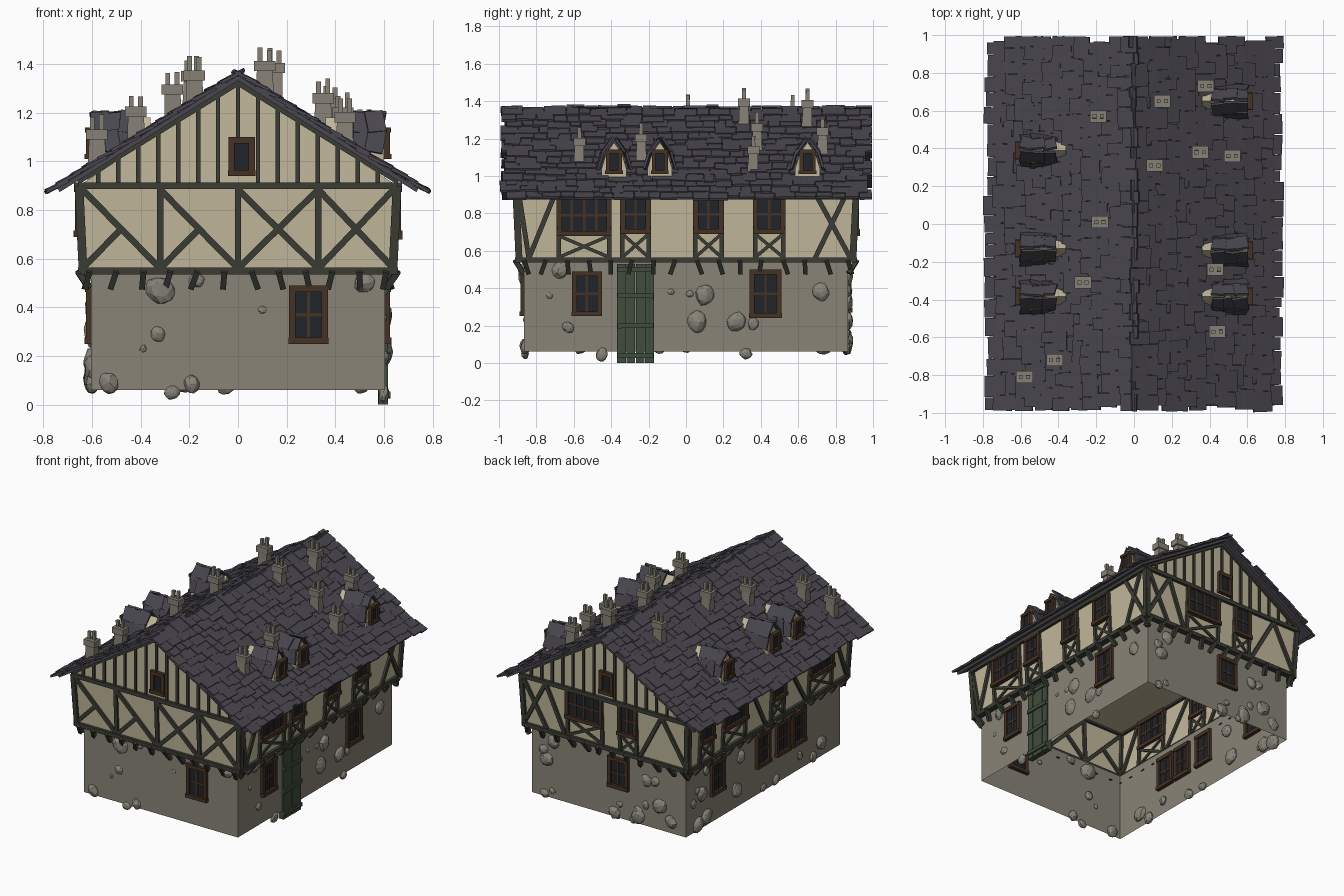
import bpy, bmesh, math, random
from mathutils import Vector as V, Matrix as M

if "Cube" in bpy.data.objects:
    bpy.data.objects.remove(bpy.data.objects["Cube"])

random.seed(4)
R = random.uniform
COL = dict(stone=(.25, .23, .185), plaster=(.54, .48, .33), timber=(.045, .045, .036),
           frame=(.06, .032, .018), glass=(.014, .017, .022), door=(.05, .075, .045),
           slate=(.068, .063, .078), boulder=(.24, .23, .19), chimney=(.24, .22, .18))
MATS = {}
for k, c in COL.items():
    MATS[k] = bpy.data.materials.new(k)
    MATS[k].diffuse_color = (*c, 1)


def finish(name, bm, mat, fix=True):
    if fix:
        bmesh.ops.recalc_face_normals(bm, faces=bm.faces)
    me = bpy.data.meshes.new(name)
    bm.to_mesh(me)
    bm.free()
    me.materials.append(MATS[mat])
    bpy.context.collection.objects.link(bpy.data.objects.new(name, me))


def box(bm, c, ax, ay, az):
    """Box at c; ax, ay, az are its full edge vectors."""
    m = M((ax, ay, az)).transposed().to_4x4()
    m.translation = c
    return bmesh.ops.create_cube(bm, size=1, matrix=m)['verts']


def bar(bm, p, q, w, d, n):
    ax = q - p
    ay = n.cross(ax).normalized()
    box(bm, (p + q) / 2, ax, ay * w, ax.cross(ay).normalized() * d)


def prism(bm, a, b):
    """Closed loft between two equal rings of points."""
    A, B = [bm.verts.new(p) for p in a], [bm.verts.new(p) for p in b]
    bm.faces.new(A)
    bm.faces.new(B[::-1])
    for i in range(len(A)):
        j = (i + 1) % len(A)
        bm.faces.new((A[i], B[i], B[j], A[j]))


# Wall planes: u runs along the wall, z up, out is the distance off the wall
NORM = dict(front=V((0, -1, 0)), back=V((0, 1, 0)), right=V((1, 0, 0)), left=V((-1, 0, 0)))


def half(z):
    if z < .535:
        return .605, .865
    t = min(1, (z - .535) / .365)
    return .637 + .018 * t, .893 + .017 * t


def P(side, u, z, out=0, D=None):
    n = NORM[side]
    hx, hy = half(z)
    d = (D if D is not None else (hx if n.x else hy)) + out
    return n * d + (V((0, u, z)) if n.x else V((u, 0, z)))


SLOPE, RIDGE = .625, 1.343


def roofz(x):
    return RIDGE - SLOPE * abs(x)


# Open wall shells
def shell(name, rings, mat):
    bm = bmesh.new()
    L = [[bm.verts.new((sx * hx, sy * hy, z)) for sx, sy in ((-1, -1), (1, -1), (1, 1), (-1, 1))]
         for hx, hy, z in rings]
    for a, b in zip(L, L[1:]):
        for i in range(4):
            j = (i + 1) % 4
            bm.faces.new((a[i], a[j], b[j], b[i]))
    finish(name, bm, mat, False)


shell('ground_floor_walls', [(.605, .865, .06), (.605, .865, .545)], 'stone')
shell('upper_floor_walls', [(.605, .865, .545), (.637, .893, .545), (.655, .91, .9)], 'plaster')
bm = bmesh.new()
tri = [(-.655, .9), (.655, .9), (0, 1.33)]
prism(bm, [(x, -.91, z) for x, z in tri], [(x, .91, z) for x, z in tri])
finish('gable_and_attic', bm, 'plaster')

# Windows: (side, centre u, width, z0, z1, columns, rows)
WIN = [('front', .29, .16, .25, .49, 2, 2), ('front', .015, .11, .94, 1.1, 1, 1),
       ('back', -.08, .16, .27, .49, 2, 2), ('back', -.02, .11, .94, 1.1, 1, 1),
       ('back', .16, .29, .69, .91, 4, 2), ('back', -.18, .15, .68, .91, 2, 2),
       ('right', -.53, .16, .25, .49, 2, 2), ('right', .425, .17, .24, .5, 2, 2),
       ('right', -.545, .29, .68, .9, 4, 2), ('right', -.27, .16, .69, .9, 2, 2),
       ('right', .12, .16, .69, .9, 2, 2), ('right', .445, .17, .69, .9, 2, 2)]
WIN += [('left', u, .155, .25, .49, 2, 2) for u in (.52, .01, -.21, -.385)]
WIN += [('left', u, w, .69, .9, c, 2) for u, w, c in
        ((.7, .16, 2), (.385, .27, 4), (-.1, .16, 2), (-.58, .27, 4))]
DORMERS = [('right', y) for y in (.65, -.14, -.385)] + [('left', y) for y in (.39, -.13, -.385)]

fr, gl = bmesh.new(), bmesh.new()


def window(side, u, w, z0, z1, cols, rows, D=None, t=.026):
    n = NORM[side]
    D = D if D is not None else P(side, 0, (z0 + z1) / 2).dot(n)
    def b(u0, v0, u1, v1, wd, dp):
        bar(fr, P(side, u0, v0, 0, D), P(side, u1, v1, 0, D), wd, dp, n)
    a, c = u - w / 2 + t / 2, u + w / 2 - t / 2
    b(a, z0, a, z1, t, .04)
    b(c, z0, c, z1, t, .04)
    b(a - .015, z0 + t / 2, c + .015, z0 + t / 2, t, .052)
    b(a - .012, z1 - t / 2, c + .012, z1 - t / 2, t, .048)
    for i in range(1, cols):
        x = a + (c - a) * i / cols
        b(x, z0, x, z1, .013, .028)
    for i in range(1, rows):
        z = z0 + (z1 - z0) * i / rows
        b(a, z, c, z, .013, .026)
    bar(gl, P(side, u, z0 + .01, 0, D), P(side, u, z1 - .01, 0, D), w - .02, .016, n)


for w in WIN:
    window(*w)
for s, y in DORMERS:
    window(s, y, .085, 1.01, 1.14, 1, 1, .605, .02)
finish('window_frames', fr, 'frame')
finish('window_panes', gl, 'glass')

# Timber framing
tb = bmesh.new()


def beam(side, u0, z0, u1, z1, w=.026, d=.03):
    bar(tb, P(side, u0, z0), P(side, u1, z1), w, d, NORM[side])


for s in NORM:
    e = .65 if s in ('front', 'back') else .905
    beam(s, -e, .55, e, .55, .028, .04)
    beam(s, -e - .005, .9, e + .005, .9, .028, .04)
    for k in (-1, 1):
        beam(s, k * (e - .015), .545, k * (e + .002), .9, .032, .034)
    n = round(e * 2 / .12)
    for i in range(n + 1):   # jetty brackets
        u = (i / n * 2 - 1) * (e - .04)
        bar(tb, P(s, u, .55, .02), P(s, u + R(-.03, .03), .48, .005), .024, .026, NORM[s])
for s in ('front', 'back'):
    for i in range(-7, 8):   # gable studs and rafters
        u = i * .082
        if i or s == 'x':
            beam(s, u, .9, u, roofz(u) - .01, .018, .022)
    beam(s, 0, 1.1, 0, 1.33, .018, .022)
    for k in (-1, 1):
        beam(s, 0, 1.325, k * .66, .918, .026, .03)
for u in (-.32, 0, .33):
    beam('front', u, .55, u, .9)
for a, b in ((-.64, -.32), (-.32, 0), (0, .33), (.33, .64)):
    beam('front', a, .885, b, .56)
    k = .5 if a < 0 else 1
    beam('front', a, .56, a + (b - a) * k, .56 + .325 * k)
for a, b in ((.64, .46), (.32, .46), (-.64, -.45), (-.27, -.45)):
    beam('back', a, .56, b, .89)
beam('back', .46, .56, .64, .89)
for s, u, w, z0, z1, c, r in WIN:   # posts and cross braces under upper windows
    if .6 < z0 < .8:
        a, b = u - w / 2 + .01, u + w / 2 - .01
        for x in (a, b):
            beam(s, x, .55, x, .9, .024)
        beam(s, a, .565, b, z0, .018, .02)
        beam(s, b, .565, a, z0, .018, .022)
for s, pts in (('right', ((.69, .56, .85, .89), (.88, .56, .7, .89), (-.84, .56, -.71, .88),
                          (-.89, .88, -.84, .56))),
               ('left', ((-.88, .56, -.73, .89), (-.42, .56, -.2, .89), (.03, .56, .22, .89)))):
    for p in pts:
        beam(s, *p)
finish('timber_frame', tb, 'timber')

# Plank door with cross bands
dr = bmesh.new()
for i in range(4):
    y = -.345 + i * .05
    box(dr, V((.597, y, .265)), V((.036 + R(0, .008), 0, 0)), V((0, .047, 0)), V((0, 0, .53)))
for z in (.04, .2, .36, .5):
    box(dr, V((.612, -.27, z)), V((.03, 0, 0)), V((0, .195, R(-.01, .01))), V((0, 0, .025)))
finish('door', dr, 'door')

# Loose stones set in the ground floor walls: u, z, radius
ST = dict(front=((-.32, .47, .055), (-.17, .51, .03), (.52, .5, .04), (.1, .39, .017), (-.33, .29, .03),
                 (-.39, .23, .016), (-.53, .09, .04), (-.19, .085, .035), (-.27, .05, .03)),
          right=((-.67, .5, .045), (-.73, .36, .018), (-.63, .19, .03), (-.45, .045, .033), (-.08, .38, .018),
                 (.02, .37, .02), (.1, .365, .05), (.06, .22, .052), (.27, .22, .05), (.36, .21, .03),
                 (.32, .05, .03), (.72, .38, .045)))
for s, n, e in (('back', 15, .55), ('left', 20, .8)):
    ST[s] = [(R(-e, e), R(.07, .48), R(.022, .052)) for i in range(n)]
bm = bmesh.new()
for s, L in ST.items():
    for u, z, r in L:
        if any(w[0] == s and abs(w[1] - u) < w[2] / 2 + r and w[3] - r < z < w[4] + r for w in WIN):
            continue
        rot = M.Rotation(R(0, 6), 4, NORM[s])
        sc = M.Diagonal((.7, r / r * 1, 1.15, 1)) if NORM[s].x else M.Diagonal((1, .7, 1.15, 1))
        vs = bmesh.ops.create_icosphere(bm, subdivisions=2, radius=r,
                                        matrix=M.Translation(P(s, u, z, -.005)) @ rot @ sc)['verts']
        for v in vs:
            v.co += V((R(-1, 1), R(-1, 1), R(-1, 1))) * r * .08
finish('wall_stones', bm, 'boulder')

# Roof boards and overlapping slates
rb, sl = bmesh.new(), bmesh.new()
Y = V((0, 1, 0))
for k in (-1, 1):
    down = V((k, 0, -SLOPE)).normalized()
    up = V((k * SLOPE, 0, 1)).normalized()
    top = V((0, 0, RIDGE))
    box(rb, top + down * .435, down * .87, Y * 1.92, up * .018)
    for row in range(15):
        t, y = .025 + row * .0595, -.98 + R(-.02, .02)
        while y < .95:
            w = min(R(.05, .125), .995 - y)
            ln = R(.085, .115)
            c = top + down * (t + R(-.012, .012)) + Y * (y + w / 2) + up * (.013 + R(0, .009))
            rot = M.Rotation(R(-.04, .04), 3, up) @ M.Rotation(k * R(.05, .13), 3, Y).inverted()
            box(sl, c, rot @ down * ln, rot @ Y * (w - .003), rot @ up * .013)
            y += w
finish('roof_boards', rb, 'slate')

# Pointed dormers with their own slates
dm = bmesh.new()
ARCH = [(-.066, .96), (-.066, 1.04), (-.042, 1.12), (0, 1.18), (.042, 1.12), (.066, 1.04), (.066, .96)]
for s, y in DORMERS:
    k = NORM[s].x
    prism(dm, [(k * .6, y + a, z) for a, z in ARCH], [(k * .36, y + a, z) for a, z in ARCH])
    for (a, z), (b, w) in zip(ARCH[1:], ARCH[2:-1]):
        d = V((0, b - a, w - z))
        n = V((0, -d.z, d.y)).normalized()
        d.normalize()
        for x in (.45, .51, .565):
            rot = M.Rotation(R(-.2, .2), 3, n) @ M.Rotation(R(-.15, .15), 3, d)
            c = V((k * x, y + (a + b) / 2, (z + w) / 2)) + n * R(.012, .022)
            box(sl, c, rot @ V((.075, 0, 0)), rot @ d * R(.085, .11), rot @ n * .013)
finish('dormer_walls', dm, 'plaster')
finish('roof_slates', sl, 'slate')

# Chimney stacks with cap and two pots
ch = bmesh.new()
for x, y in ((-.19, .57), (.15, .65), (.38, .73), (.11, .31), (.35, .38), (.52, .36), (-.18, .01),
             (-.27, -.31), (.43, -.24), (.44, -.57), (-.42, -.72), (-.58, -.81)):
    z = roofz(x) + R(.135, .16)
    lean = R(-.012, .012)
    ring = [(-1, -1), (1, -1), (1, 1), (-1, 1)]
    prism(ch, [(x + a * .042 + lean, y + b * .032 + lean, z - .23) for a, b in ring],
          [(x + a * .032, y + b * .024, z - .03) for a, b in ring])
    box(ch, V((x, y, z - .022)), V((.088, 0, 0)), V((0, .064, 0)), V((0, 0, .042)))
    for k in (-1, 1):
        h = R(.045, .065)
        box(ch, V((x + k * .019, y, z + h / 2 - .004)), V((.02, 0, 0)), V((0, .02, 0)), V((0, R(-.003, .003), h)))
finish('chimneys', ch, 'chimney')

for m in bpy.data.materials:
    if m.users and not m.is_grease_pencil:
        m.use_nodes = True
        m.node_tree.nodes["Principled BSDF"].inputs["Base Color"].default_value = m.diffuse_color
